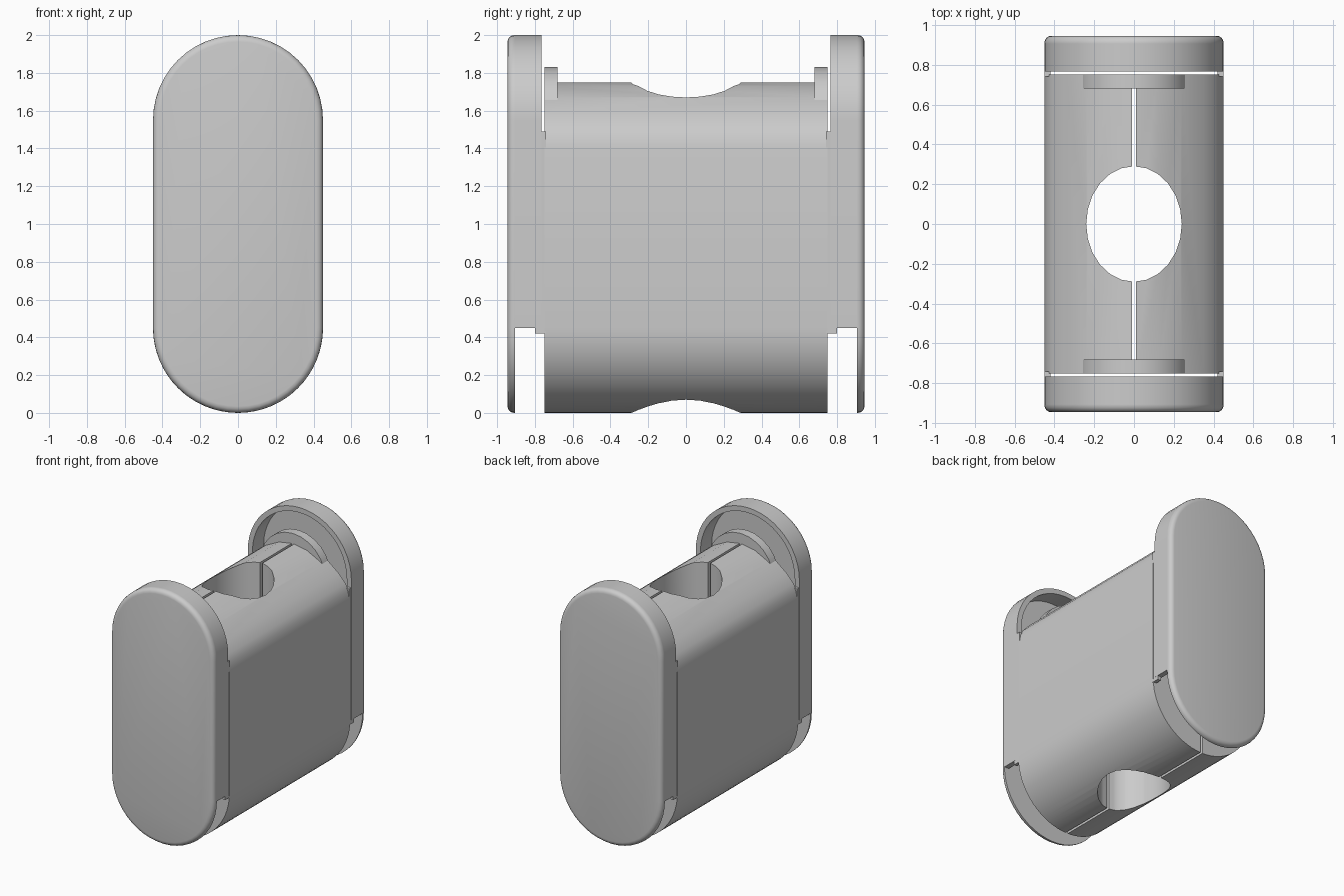
import bpy, bmesh, math
from mathutils import Vector

if "Cube" in bpy.data.objects:
    bpy.data.objects.remove(bpy.data.objects["Cube"])

grey = bpy.data.materials.new("warm_grey")
grey.use_nodes = True
grey.diffuse_color = (0.6, 0.6, 0.6, 1)
grey.node_tree.nodes["Principled BSDF"].inputs["Base Color"].default_value = (0.6, 0.6, 0.6, 1)


def arc(cx, cz, r, start, end, steps):
    """Points of an arc in the x-z plane, angles in degrees."""
    angles = [math.radians(start + (end - start) * i / steps) for i in range(steps + 1)]
    return [(cx + r * math.cos(a), cz + r * math.sin(a)) for a in angles]


def extrude(name, outline, y0, y1, bevel_y=None, bevel=0.04):
    """Extrude an x-z outline along y, optionally rounding the edges at bevel_y."""
    bm = bmesh.new()
    face = bm.faces.new([bm.verts.new((x, y0, z)) for x, z in outline])
    moved = bmesh.ops.extrude_face_region(bm, geom=[face])["geom"]
    bmesh.ops.translate(bm, vec=Vector((0, y1 - y0, 0)),
                        verts=[v for v in moved if isinstance(v, bmesh.types.BMVert)])
    bmesh.ops.recalc_face_normals(bm, faces=bm.faces)
    if bevel_y is not None:
        rim = [e for e in bm.edges if all(abs(v.co.y - bevel_y) < 1e-4 for v in e.verts)]
        bmesh.ops.bevel(bm, geom=rim, offset=bevel, segments=4, profile=0.5, affect="EDGES")
    mesh = bpy.data.meshes.new(name)
    bm.to_mesh(mesh)
    bm.free()
    obj = bpy.data.objects.new(name, mesh)
    bpy.context.collection.objects.link(obj)
    mesh.materials.append(grey)
    return obj


def activate(obj):
    bpy.ops.object.select_all(action="DESELECT")
    obj.select_set(True)
    bpy.context.view_layer.objects.active = obj


def smooth(obj):
    activate(obj)
    bpy.ops.object.shade_smooth_by_angle(angle=math.radians(35))


def cut(obj, cutter):
    mod = obj.modifiers.new("cut", "BOOLEAN")
    mod.operation = "DIFFERENCE"
    mod.solver = "EXACT"
    mod.object = cutter
    activate(obj)
    bpy.ops.object.modifier_apply(modifier=mod.name)
    bpy.data.objects.remove(cutter)


# Body: rounded bottom, straight sides, shallow arched top
R = 0.45
roof = [(0.45, 1.4), (0.437, 1.47), (0.41, 1.52), (0.35, 1.585), (0.24, 1.67), (0.12, 1.73)]
profile = arc(0, R, R, 180, 360, 32) + roof + [(0, 1.75)] + [(-x, z) for x, z in reversed(roof)]
body = extrude("body", profile, -0.75, 0.75)

# Vertical through hole and the narrow slot that splits the body
bpy.ops.mesh.primitive_cylinder_add(vertices=24, radius=1, depth=3, location=(0, 0, 1))
hole = bpy.context.object
hole.scale = (0.24, 0.29, 1)
cut(body, hole)
bpy.ops.mesh.primitive_cube_add(size=1, location=(0, 0, 1))
slot = bpy.context.object
slot.scale = (0.02, 2, 3)
cut(body, slot)
smooth(body)

# End caps: outer plate, open-bottomed rim, side webs and retaining disc
stadium = arc(0, R, R, 180, 360, 24) + arc(0, 2 - R, R, 0, 180, 24)
inner = R - 0.04
arch = ([(R, 0.45)] + arc(0, 2 - R, R, 0, 180, 24) + [(-R, 0.45), (-inner, 0.45)]
        + arc(0, 2 - R, inner, 180, 0, 24) + [(inner, 0.45)])
for side, label in ((-1, "front"), (1, "back")):
    smooth(extrude(label + "_cap_plate", stadium, side * 0.905, side * 0.945, side * 0.945, 0.035))
    smooth(extrude(label + "_cap_rim", arch, side * 0.765, side * 0.91))
    smooth(extrude(label + "_retaining_disc", arc(0, 1.55, 0.28, 0, 345, 23),
                   side * 0.68, side * 0.75))
    for hand, word in ((-1, "right"), (1, "left")):
        web = [(hand * x, z) for x, z in ((0.42, 0.42), (0.449, 0.42), (0.449, 1.49), (0.42, 1.49))]
        extrude(label + "_" + word + "_web", web, side * 0.74, side * 0.8)
